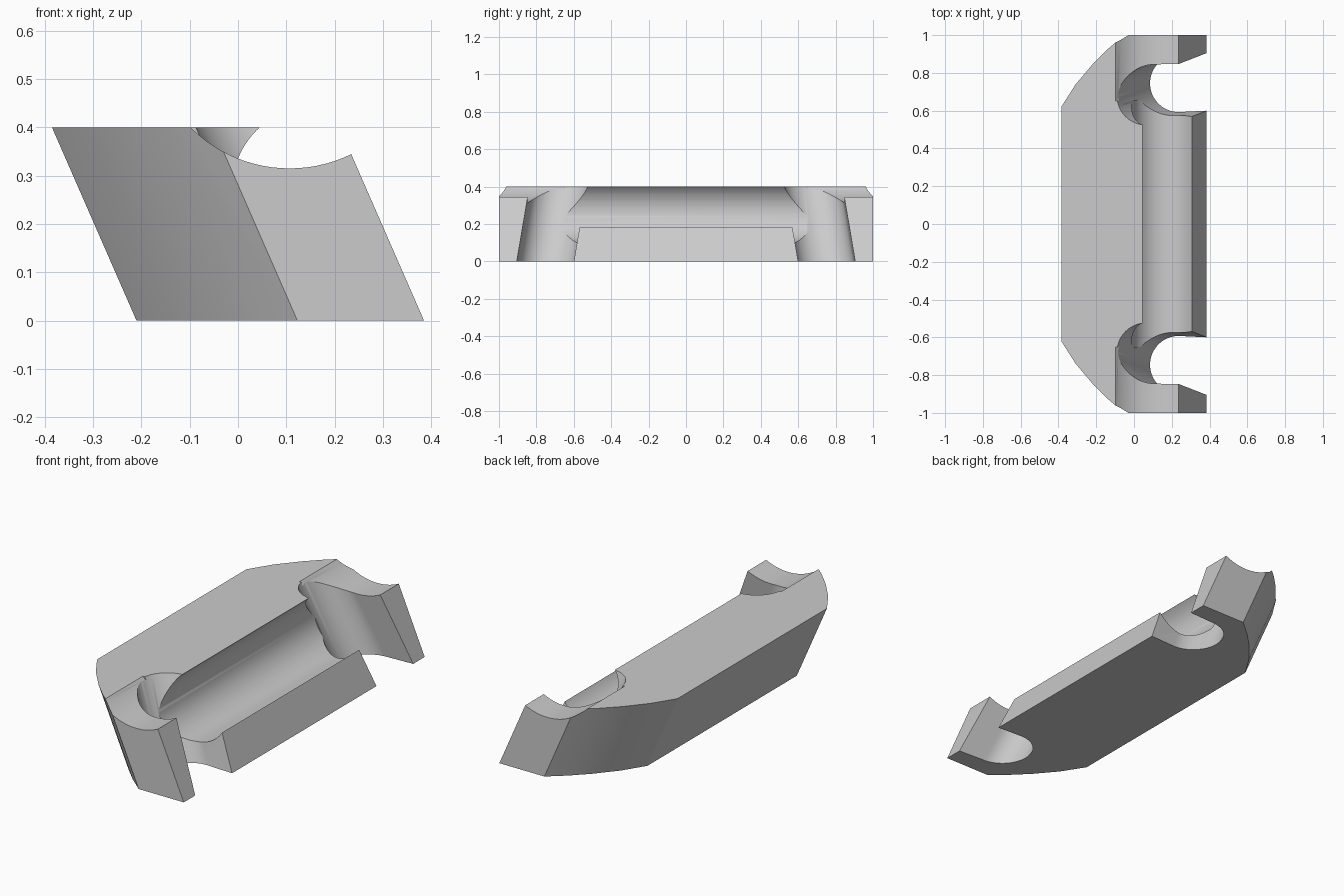
import bpy, bmesh, math

default = bpy.data.objects.get("Cube")
if default:
    bpy.data.objects.remove(default, do_unlink=True)

LEAN = -0.4375      # x shift per unit of height
SPLAY = 0.17        # inward slot tilt per unit of height

grey = bpy.data.materials.new("plain_grey")
grey.use_nodes = True
grey.diffuse_color = (0.6, 0.6, 0.6, 1)
grey.node_tree.nodes["Principled BSDF"].inputs["Base Color"].default_value = (0.6, 0.6, 0.6, 1)


def prism(name, profile, z0, z1, lean_x, lean_y=0):
    """Extrude an outline given at z = 0 along a leaning direction."""
    bm = bmesh.new()
    low, high = [[bm.verts.new((x + lean_x * z, y + lean_y * z, z)) for x, y in profile]
                 for z in (z0, z1)]
    bm.faces.new(low)
    bm.faces.new(high)
    n = len(profile)
    for i in range(n):
        j = (i + 1) % n
        bm.faces.new((low[i], low[j], high[j], high[i]))
    bmesh.ops.recalc_face_normals(bm, faces=bm.faces)
    mesh = bpy.data.meshes.new(name)
    bm.to_mesh(mesh)
    bm.free()
    obj = bpy.data.objects.new(name, mesh)
    bpy.context.collection.objects.link(obj)
    mesh.materials.append(grey)
    return obj


def rod(name, x, z, radius, y0, y1):
    """Cylinder lying along y."""
    bpy.ops.mesh.primitive_cylinder_add(vertices=96, radius=radius, depth=y1 - y0,
                                        location=(x, (y0 + y1) / 2, z),
                                        rotation=(math.pi / 2, 0, 0))
    obj = bpy.context.object
    obj.name = name
    obj.data.materials.append(grey)
    return obj


# Leaning body with rounded back corners
half = [(-0.21, 0.62), (-0.135, 0.738), (-0.045, 0.845), (0.035, 0.925), (0.123, 1), (0.385, 1)]
body = prism("leaning_body", half + [(x, -y) for x, y in reversed(half)], 0, 0.4, LEAN)

# Deep undercut trough across the middle
cutters = [rod("trough_cutter", 0.16, 0.272, 0.172, -0.65, 0.65)]

# Shallow saddles and round-ended slots, one at each end
radius, cx, cy, flare = 0.1525, 0.2375, 0.745, 0.028
for side, s in (("left", 1), ("right", -1)):
    y0, y1 = sorted((0.65 * s, 1.1 * s))
    cutters.append(rod(side + "_saddle_cutter", 0.107, 0.605, 0.29, y0, y1))
    arc = [math.radians(90 + 180 * i / 32) for i in range(33)]
    slot = [(cx + radius * math.cos(a), s * (cy + radius * math.sin(a))) for a in arc]
    slot += [(0.8, s * (cy + flare - radius)), (0.8, s * (cy + flare + radius))]
    cutters.append(prism(side + "_slot_cutter", slot, -0.1, 0.5, LEAN, -SPLAY * s))

# Carve the body, then drop the cutters
bpy.ops.object.select_all(action="DESELECT")
body.select_set(True)
bpy.context.view_layer.objects.active = body
for cutter in cutters:
    cutter.hide_render = True
    mod = body.modifiers.new("carve", "BOOLEAN")
    mod.operation = "DIFFERENCE"
    mod.solver = "EXACT"
    mod.object = cutter
    bpy.ops.object.modifier_apply(modifier=mod.name)
    bpy.data.objects.remove(cutter, do_unlink=True)

bpy.ops.object.shade_smooth_by_angle(angle=math.radians(25))
